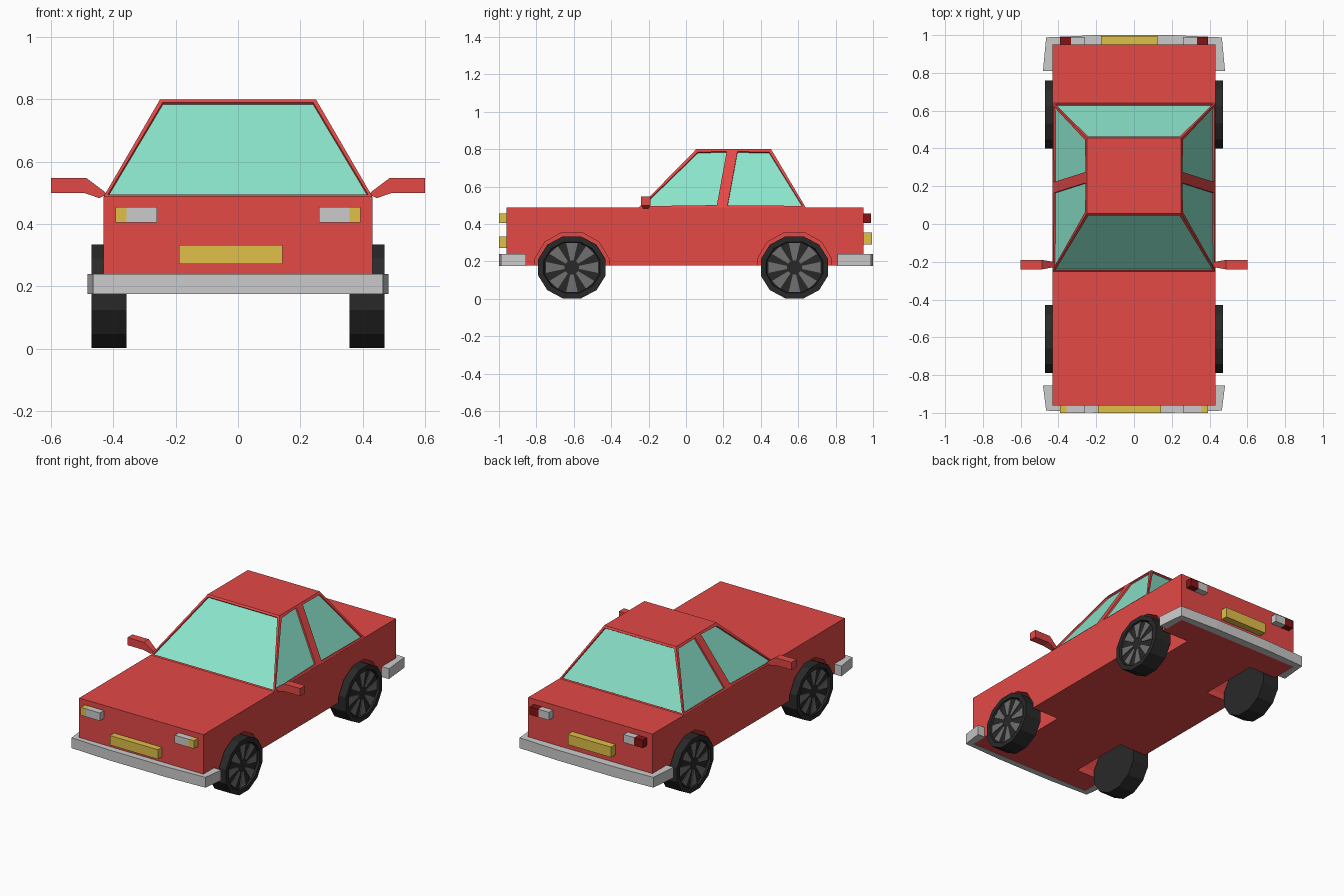
import bpy, bmesh, math

if "Cube" in bpy.data.objects:
    bpy.data.objects.remove(bpy.data.objects["Cube"])


def material(name, rgb):
    m = bpy.data.materials.new(name)
    m.diffuse_color = (*rgb, 1)
    m.use_nodes = True
    m.node_tree.nodes["Principled BSDF"].inputs["Base Color"].default_value = m.diffuse_color
    return m


RED = material("red paint", (0.77, 0.067, 0.062))
GLASS = material("glass", (0.26, 0.78, 0.60))
DARK = material("rubber", (0.022, 0.022, 0.022))
SPOKE = material("rim grey", (0.16, 0.16, 0.16))
YELLOW = material("yellow", (0.75, 0.53, 0.067))
TAIL = material("tail red", (0.23, 0.007, 0.007))


def finish(name, bm, mats):
    bmesh.ops.recalc_face_normals(bm, faces=bm.faces[:])
    me = bpy.data.meshes.new(name)
    bm.to_mesh(me)
    bm.free()
    ob = bpy.data.objects.new(name, me)
    bpy.context.collection.objects.link(ob)
    for m in mats:
        if m:
            me.materials.append(m)
    return ob


def add_prism(bm, pts, axis, lo, hi, mat=0):
    """Extrude a 2D outline along an axis from lo to hi; returns the end cap at hi."""
    place = {"x": lambda a, b, h: (h, a, b), "y": lambda a, b, h: (a, h, b),
             "z": lambda a, b, h: (a, b, h)}[axis]
    n = len(pts)
    low = [bm.verts.new(place(a, b, lo)) for a, b in pts]
    high = [bm.verts.new(place(a, b, hi)) for a, b in pts]
    faces = [bm.faces.new(low), bm.faces.new(high)]
    for i in range(n):
        j = (i + 1) % n
        faces.append(bm.faces.new((low[i], low[j], high[j], high[i])))
    for f in faces:
        f.material_index = mat
    return faces[1]


def prism(name, pts, axis, lo, hi, mat=None):
    bm = bmesh.new()
    add_prism(bm, pts, axis, lo, hi)
    return finish(name, bm, [mat])


def box(name, x0, x1, y0, y1, z0, z1, mat=None):
    return prism(name, [(x0, y0), (x1, y0), (x1, y1), (x0, y1)], "z", z0, z1, mat)


def ring(cy, cz, ry, rz, n=12):
    k = 1 / math.cos(math.pi / n)
    return [(cy + ry * k * math.cos((i + 0.5) * math.tau / n),
             cz + rz * k * math.sin((i + 0.5) * math.tau / n)) for i in range(n)]


# Lower body with wheel wells
body = box("body", -0.432, 0.432, -0.96, 0.95, 0.177, 0.488, RED)
AXLES = {"front": -0.61, "rear": 0.58}
SIDES = {"left": -1, "right": 1}
for end, y in AXLES.items():
    for side, s in SIDES.items():
        cutter = prism(f"{end}_{side}_well_cutter", ring(y, 0.165, 0.197, 0.19), "x",
                       s * 0.24, s * 0.6, RED)
        cutter.hide_render = True
        cutter.hide_viewport = True
        mod = body.modifiers.new("wheel well", "BOOLEAN")
        mod.operation, mod.object, mod.solver = "DIFFERENCE", cutter, "EXACT"

# Cabin: tapered shell with recessed windows
bm = bmesh.new()
lower, upper = [-0.252, 0.178, 0.207, 0.64], [0.055, 0.233, 0.262, 0.455]
rows = {s: ([bm.verts.new((s * 0.431, y, 0.488)) for y in lower],
            [bm.verts.new((s * 0.25, y, 0.80)) for y in upper]) for s in (-1, 1)}
(lb, lt), (rb, rt) = rows[-1], rows[1]
bm.faces.new(lt + rt[::-1])
bm.faces.new(lb + rb[::-1])
screens = [bm.faces.new((lb[i], rb[i], rt[i], lt[i])) for i in (0, 3)]
side_panes = []
for b, t in rows.values():
    for i in range(3):
        f = bm.faces.new((b[i], b[i + 1], t[i + 1], t[i]))
        if i != 1:
            side_panes.append(f)
bmesh.ops.recalc_face_normals(bm, faces=bm.faces[:])
for panes, frame in ((screens, 0.016), (side_panes, 0.02)):
    bmesh.ops.inset_individual(bm, faces=panes, thickness=frame, depth=0)
    bmesh.ops.inset_individual(bm, faces=panes, thickness=0.0005, depth=-0.01)
    for f in panes:
        f.material_index = 1
finish("cabin", bm, [RED, GLASS])

# Wraparound bumpers
for name, d, face, tip, wrap in (("front_bumper", -1, 0.96, 1.0, 0.855),
                                 ("rear_bumper", 1, 0.95, 1.0, 0.81)):
    half = [(0.43, face), (0.43, wrap), (0.482, wrap), (0.465, tip - 0.012), (0.2, tip)]
    outline = half + [(-x, y) for x, y in half[::-1]]
    prism(name, [(x, d * y) for x, y in outline], "z", 0.175, 0.24)

# Lamps and plates
for side, s in SIDES.items():
    box(f"{side}_headlamp", s * 0.26, s * 0.357, -1.0, -0.955, 0.405, 0.455)
    box(f"{side}_indicator", s * 0.357, s * 0.393, -1.0, -0.955, 0.405, 0.455, YELLOW)
    box(f"{side}_reverse_lamp", s * 0.26, s * 0.333, 0.945, 0.99, 0.405, 0.455)
    box(f"{side}_tail_lamp", s * 0.333, s * 0.393, 0.945, 0.99, 0.405, 0.455, TAIL)
box("front_plate", -0.19, 0.143, -1.0, -0.955, 0.272, 0.332, YELLOW)
box("rear_plate", -0.175, 0.125, 0.945, 0.995, 0.29, 0.355, YELLOW)

# Door mirrors on tapered arms
for side, s in SIDES.items():
    outline = [(0.42, 0.495), (0.445, 0.483), (0.495, 0.50), (0.6, 0.50),
               (0.6, 0.548), (0.487, 0.548), (0.43, 0.505)]
    mirror = prism(f"{side}_mirror", [(s * x, z) for x, z in outline], "y", -0.24, -0.19, RED)
    for v in mirror.data.vertices:
        if abs(v.co.x) < 0.46:
            v.co.y = -0.215 + (v.co.y + 0.215) * 0.6

# Wheels: twelve-sided tyre, recessed rim, eight wedge spokes
for end, y in AXLES.items():
    for side, s in SIDES.items():
        bm = bmesh.new()
        cap = add_prism(bm, ring(y, 0.168, 0.18, 0.166), "x", s * 0.357, s * 0.47)
        bmesh.ops.recalc_face_normals(bm, faces=bm.faces[:])
        bmesh.ops.inset_individual(bm, faces=[cap], thickness=0.03, depth=0)
        bmesh.ops.inset_individual(bm, faces=[cap], thickness=0.004, depth=-0.012)
        for i in range(8):
            a = i * math.tau / 8
            wedge = [(y + r * math.cos(a + da), 0.168 + r * 0.95 * math.sin(a + da))
                     for r, da in ((0.04, -0.22), (0.142, -0.22), (0.142, 0.22), (0.04, 0.22))]
            add_prism(bm, wedge, "x", s * 0.452, s * 0.463, 1)
        finish(f"{end}_{side}_wheel", bm, [DARK, SPOKE])
